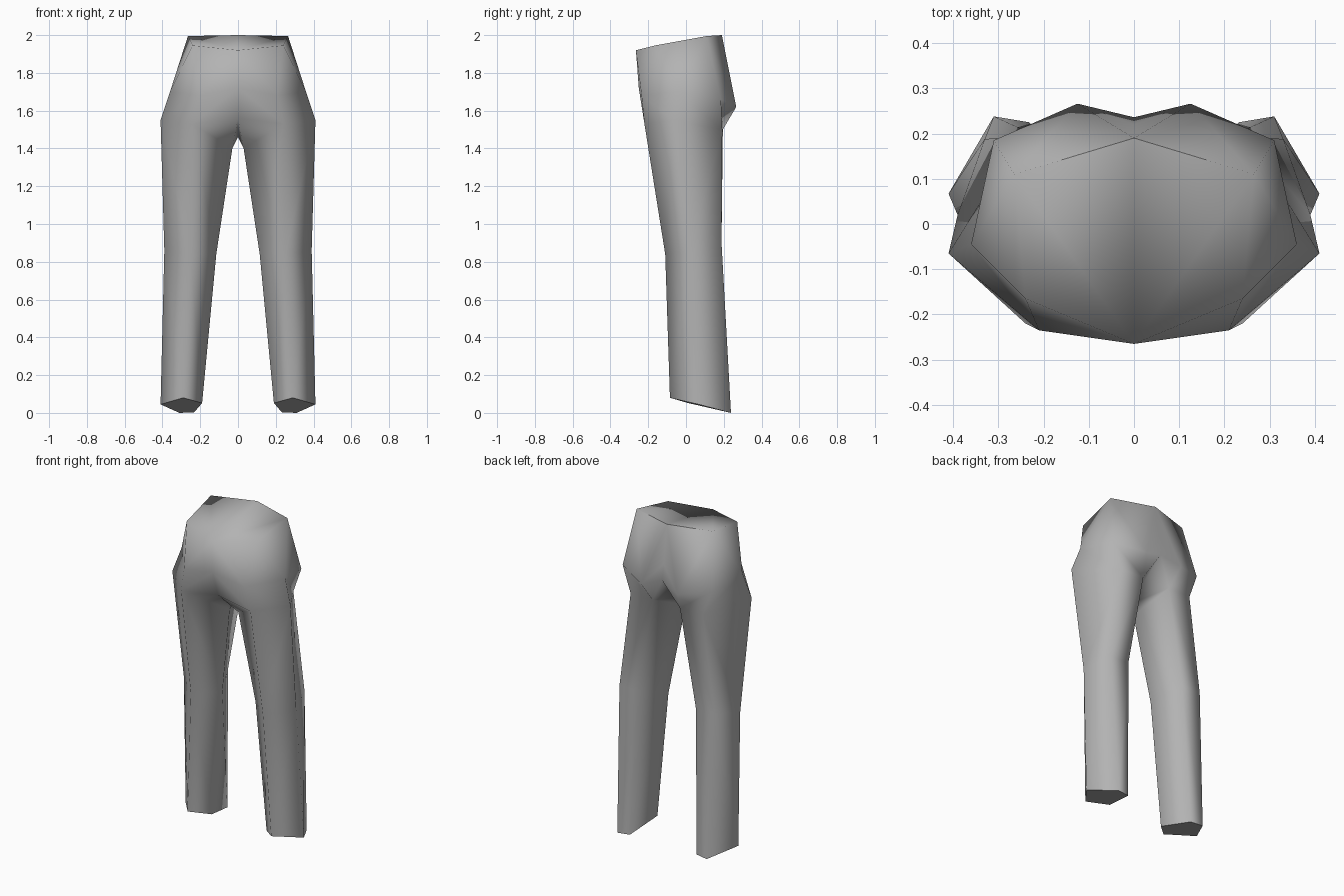
import bpy, bmesh

if "Cube" in bpy.data.objects:
    bpy.data.objects.remove(bpy.data.objects["Cube"])

# Named landmarks on the right-hand half of the trousers
P = {
    # waistband
    "waist_front": (0, -.265, 1.92), "waist_corner": (.24, -.165, 1.945),
    "waist_side": (.265, .11, 1.995), "waist_back": (0, .19, 2.0),
    # belly, hips and seat
    "belly": (0, -.25, 1.72), "lap": (.21, -.235, 1.68),
    "fly": (0, -.2, 1.56), "side": (.36, -.045, 1.70), "hip": (.31, .185, 1.66),
    "seat": (.125, .266, 1.62), "seam_top": (0, .220, 1.76),
    "seam_low": (0, .236, 1.665), "crotch": (0, -.03, 1.46),
}
# Five-sided leg rings: front, outer, back outer, back inner, inner
RINGS = [
    [(.29, -.085, .08), (.41, .067, .045), (.31, .238, 0), (.232, .225, .003), (.19, .012, .052)],
    [(.25, -.11, .84), (.39, .02, .86), (.33, .188, .90), (.20, .188, .90), (.115, .01, .84)],
    [(.24, -.22, 1.53), (.41, -.065, 1.55), (.25, .192, 1.50), (.095, .195, 1.50), (.03, -.04, 1.40)],
]

bm = bmesh.new()
v = {name: bm.verts.new(co) for name, co in P.items()}
rings = [[bm.verts.new(co) for co in ring] for ring in RINGS]
v.update(zip(("thigh", "outer", "back", "under", "inner"), rings[2]))

# Leg walls and hem cap
for low, high in zip(rings, rings[1:]):
    for i in range(5):
        j = (i + 1) % 5
        bm.faces.new((low[i], low[j], high[j], high[i]))
hem = bm.faces.new(rings[0][::-1])

# Pelvis panels and waist cap
for panel in (
    "waist_front belly lap waist_corner", "belly fly thigh lap",
    "waist_corner lap side", "lap thigh outer side",
    "waist_corner side waist_side", "waist_side side hip",
    "side outer back hip", "waist_side hip seat waist_back",
    "hip back under seat", "waist_back seat seam_top",
    "seam_top seat seam_low", "seat under seam_low",
    "under inner crotch seam_low", "fly crotch inner thigh",
    "waist_front waist_corner waist_side waist_back",
):
    bm.faces.new([v[n] for n in panel.split()])

bmesh.ops.recalc_face_normals(bm, faces=bm.faces)
for f in bm.faces:
    f.smooth = True
# Crisp hem and back waistband
for e in list(hem.edges) + [bm.edges.get((v["waist_side"], v["waist_back"]))]:
    e.smooth = False

mesh = bpy.data.meshes.new("trousers")
bm.to_mesh(mesh)
bm.free()
trousers = bpy.data.objects.new("trousers", mesh)
bpy.context.collection.objects.link(trousers)

# Other half
mirror = trousers.modifiers.new("mirror", 'MIRROR')
mirror.use_clip = True
mirror.merge_threshold = .001

cloth = bpy.data.materials.new("grey_cloth")
cloth.diffuse_color = (.45, .45, .45, 1)
cloth.use_nodes = True
cloth.node_tree.nodes["Principled BSDF"].inputs["Base Color"].default_value = cloth.diffuse_color
mesh.materials.append(cloth)
